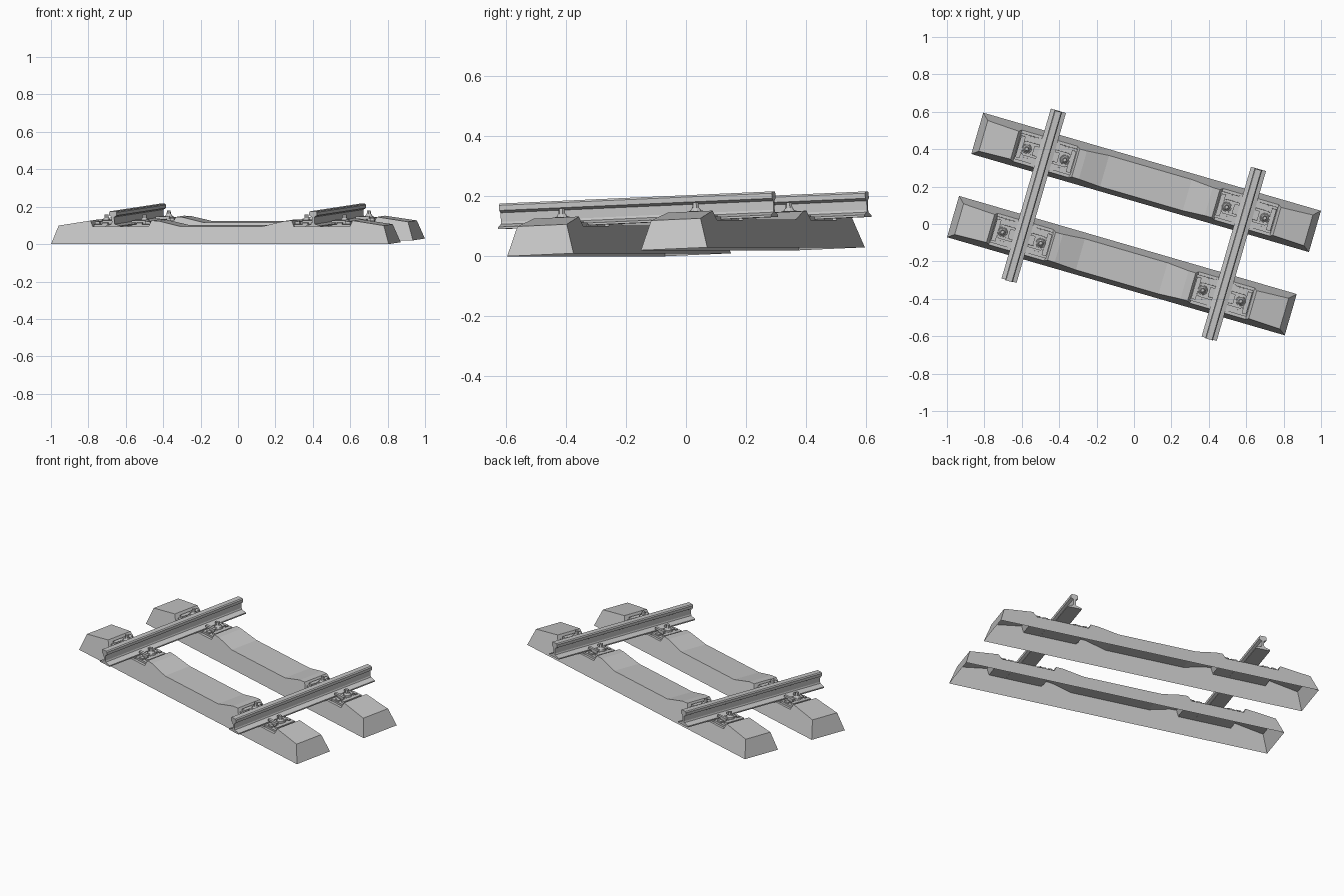
import bpy, bmesh, math
from mathutils import Matrix

cube = bpy.data.objects.get("Cube")
if cube:
    bpy.data.objects.remove(cube, do_unlink=True)

GREY = (0.55, 0.55, 0.55, 1)
mat = bpy.data.materials.new("plain grey")
mat.use_nodes = True
mat.diffuse_color = GREY
mat.node_tree.nodes["Principled BSDF"].inputs["Base Color"].default_value = GREY

# The whole track panel is turned in plan and climbs slightly to the back
PLACE = (Matrix.Translation((0, 0, 0.0149))
         @ Matrix.Rotation(math.radians(-16.2), 4, "Z")
         @ Matrix.Rotation(math.radians(2.45), 4, "X"))
SLEEPER_Y, RAIL_X, SEAT_Z = 0.232, 0.557, 0.092


def finish(name, bm, fix_normals=True):
    if fix_normals:
        bmesh.ops.recalc_face_normals(bm, faces=bm.faces)
    mesh = bpy.data.meshes.new(name)
    bm.to_mesh(mesh)
    bm.free()
    mesh.materials.append(mat)
    obj = bpy.data.objects.new(name, mesh)
    bpy.context.collection.objects.link(obj)
    obj.matrix_world = PLACE
    return obj


def box(bm, centre, size):
    m = Matrix.Translation(centre) @ Matrix.Diagonal((*size, 1))
    bmesh.ops.create_cube(bm, size=1, matrix=m)


def cone(bm, x, y, z0, z1, r0, r1, sides):
    bmesh.ops.create_cone(bm, cap_ends=True, segments=sides, radius1=r0, radius2=r1,
                          depth=z1 - z0, matrix=Matrix.Translation((x, y, (z0 + z1) / 2)))


def sleeper(name, y):
    # Half of the top outline, from the end through the rail seat to the dip
    half = [(0.905, 0.098), (0.73, 0.124), (0.715, SEAT_Z), (0.405, SEAT_Z),
            (0.39, 0.124), (0.35, 0.122), (0.29, 0.108), (0.23, 0.094)]
    top = [(-x, z) for x, z in half] + [(x, z) for x, z in reversed(half)]
    outline = [(-0.94, 0)] + top + [(0.94, 0)]
    bm = bmesh.new()
    rows = [[bm.verts.new((x, y + s * (0.115 - 0.3 * z), z)) for x, z in outline]
            for s in (-1, 1)]
    front, back = rows
    bm.faces.new(list(reversed(front)))
    bm.faces.new(back)
    # End faces and top strip; the underside is left open
    for i in range(len(outline) - 1):
        bm.faces.new((front[i], front[i + 1], back[i + 1], back[i]))
    finish(name, bm)


def rail(name, x):
    # Half section: foot, web and head
    half = [(0.042, 0), (0.042, 0.007), (0.010, 0.016), (0.007, 0.024), (0.007, 0.054),
            (0.021, 0.062), (0.021, 0.079), (0.016, 0.085)]
    section = half + [(-a, b) for a, b in reversed(half)]
    bm = bmesh.new()
    verts = [bm.verts.new((x + a, -0.473, SEAT_Z + 0.004 + b)) for a, b in section]
    face = bm.faces.new(verts)
    new = bmesh.ops.extrude_face_region(bm, geom=[face])["geom"]
    bmesh.ops.translate(bm, vec=(0, 0.946, 0),
                        verts=[v for v in new if isinstance(v, bmesh.types.BMVert)])
    finish(name, bm)


def fastening(name, x, y, toward):
    # Guide plate, raised cheeks, clip arms and bolt; toward points at the rail
    bm = bmesh.new()
    z = SEAT_Z
    box(bm, (x, y, z + 0.006), (0.10, 0.145, 0.012))
    box(bm, (x - toward * 0.035, y, z + 0.017), (0.024, 0.12, 0.018))
    box(bm, (x + toward * 0.008, y, z + 0.019), (0.06, 0.07, 0.014))
    for s in (-1, 1):
        box(bm, (x + toward * 0.025, y + s * 0.032, z + 0.026), (0.075, 0.014, 0.012))
        box(bm, (x + toward * 0.01, y + s * 0.058, z + 0.014), (0.03, 0.018, 0.012))
    cone(bm, x, y, z + 0.024, z + 0.034, 0.027, 0.025, 12)
    cone(bm, x, y, z + 0.034, z + 0.044, 0.020, 0.013, 12)
    cone(bm, x, y, z + 0.044, z + 0.062, 0.012, 0.010, 6)
    finish(name, bm)


def pad(name, x, y):
    bm = bmesh.new()
    box(bm, (x, y, SEAT_Z + 0.002), (0.12, 0.15, 0.006))
    finish(name, bm)


for row, sy in (("front", -1), ("back", 1)):
    sleeper(row + "_sleeper", sy * SLEEPER_Y)
    for side, sx in (("right", -1), ("left", 1)):
        spot = f"{row}_{side}"
        pad(spot + "_rail_pad", sx * RAIL_X, sy * SLEEPER_Y)
        for place, d in (("outer", 1), ("inner", -1)):
            fastening(f"{spot}_{place}_fastening", sx * (RAIL_X + d * 0.106),
                      sy * SLEEPER_Y, -sx * d)

rail("right_rail", -RAIL_X)
rail("left_rail", RAIL_X)
